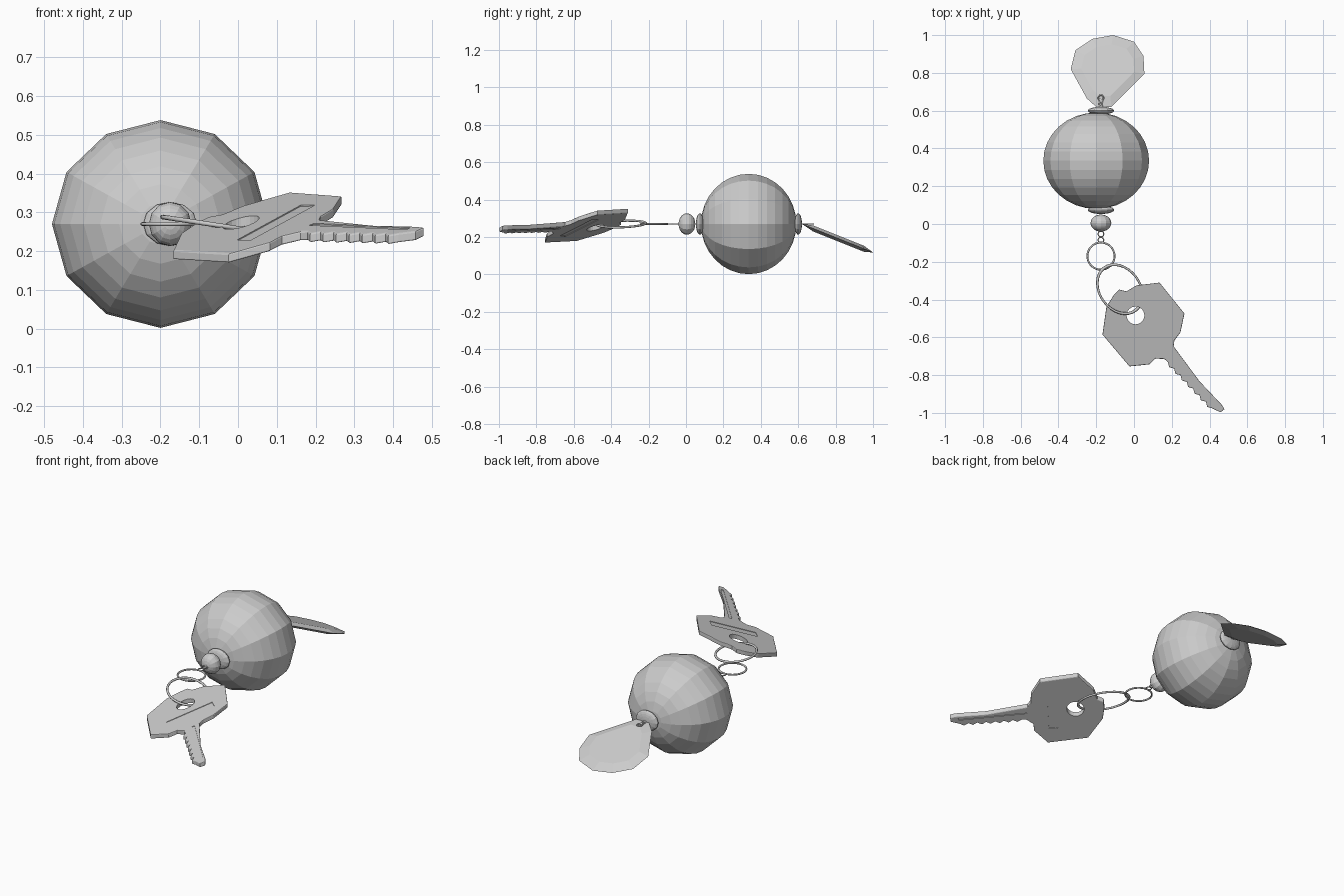
import bpy, bmesh, math
from mathutils import Matrix, Vector

cube = bpy.data.objects.get("Cube")
if cube:
    bpy.data.objects.remove(cube, do_unlink=True)

grey = bpy.data.materials.new("plain grey")
grey.use_nodes = True
grey.diffuse_color = (0.6, 0.6, 0.6, 1)
grey.node_tree.nodes["Principled BSDF"].inputs["Base Color"].default_value = (0.6, 0.6, 0.6, 1)

CORD_X, MID_Z = -0.175, 0.27


def finish(bm, name):
    bmesh.ops.recalc_face_normals(bm, faces=bm.faces)
    mesh = bpy.data.meshes.new(name)
    bm.to_mesh(mesh)
    bm.free()
    mesh.materials.append(grey)
    obj = bpy.data.objects.new(name, mesh)
    bpy.context.collection.objects.link(obj)
    return obj


def bead(name, centre, radii, segments=12, rings=12):
    # sphere with its poles along the cord (y)
    bm = bmesh.new()
    bmesh.ops.create_uvsphere(bm, u_segments=segments, v_segments=rings, radius=1)
    m = Matrix.Translation(centre) @ Matrix.Diagonal((*radii, 1)) @ Matrix.Rotation(math.pi / 2, 4, 'X')
    bm.transform(m)
    return finish(bm, name)


def ring(name, centre, radius, wire, stretch=1, turn=0, tilt=0, segments=32):
    bpy.ops.mesh.primitive_torus_add(major_radius=radius, minor_radius=wire,
                                     major_segments=segments, minor_segments=8)
    obj = bpy.context.object
    obj.name = name
    obj.data.materials.append(grey)
    obj.data.transform(Matrix.Translation(centre) @ Matrix.Rotation(tilt, 4, 'Y')
                       @ Matrix.Rotation(turn, 4, 'Z') @ Matrix.Diagonal((stretch, 1, 1, 1)))
    bpy.ops.object.shade_smooth_by_angle(angle=math.radians(60))
    return obj


# Ball and beads on the cord
bead("ball", (-0.2, 0.335, MID_Z), (0.28, 0.255, 0.268), rings=16)
bead("back_washer", (CORD_X, 0.6, MID_Z), (0.07, 0.02, 0.057))
bead("front_washer", (CORD_X, 0.075, MID_Z), (0.07, 0.022, 0.057))
bead("small_bead", (CORD_X, 0.005, MID_Z), (0.055, 0.045, 0.057))

# Eyelets and rings
for i, y in enumerate((-0.053, -0.085)):
    ring(f"front_eyelet_{i + 1}", (CORD_X, y, MID_Z), 0.015, 0.003, segments=16)
ring("back_eyelet", (CORD_X, 0.668, MID_Z), 0.014, 0.004, segments=16)
ring("back_loop", (CORD_X, 0.635, MID_Z), 0.008, 0.004, stretch=2.5, turn=math.pi / 2, segments=16)
ring("small_ring", (CORD_X, -0.17, MID_Z), 0.072, 0.005)
ring("key_ring", (-0.075, -0.345, MID_Z), 0.108, 0.006, stretch=1.3,
     turn=math.atan2(-0.8, 0.6), tilt=0.15)

# Tag: thin lens-shaped polygon sloping down behind the ball
tag_outline = [(-0.11, 1.0), (0, 0.965), (0.05, 0.89), (0.055, 0.795), (-0.12, 0.62),
               (-0.2, 0.62), (-0.25, 0.665), (-0.335, 0.82), (-0.31, 0.92), (-0.22, 0.98)]
bm = bmesh.new()
centre = Vector((-0.14, 0.83, 0))
rim = [Vector((x, y, 0)) for x, y in tag_outline]
edge = [bm.verts.new(p) for p in rim]
for side in (1, -1):
    cap = [bm.verts.new(centre.lerp(p, 0.72) + Vector((0, 0, 0.016 * side))) for p in rim]
    bm.faces.new(cap)
    for i in range(len(rim)):
        j = (i + 1) % len(rim)
        bm.faces.new((edge[i], edge[j], cap[j], cap[i]))
slope = Matrix.Identity(4)
slope[2][1], slope[2][3] = -0.4, 0.518
bm.transform(slope)
finish(bm, "tag")

# Key: flat outline with thickness, leaned into its hanging plane
LEAN = Matrix.Identity(4)
LEAN[2][0], LEAN[2][1], LEAN[2][3] = 0.255, 0.267, 0.389


def slab(name, outline, low, high, bevel=0):
    bm = bmesh.new()
    base = bm.faces.new([bm.verts.new((x, y, low)) for x, y in outline])
    grown = bmesh.ops.extrude_face_region(bm, geom=[base])["geom"]
    for v in grown:
        if isinstance(v, bmesh.types.BMVert):
            v.co.z = high
    if bevel:
        rims = [e for e in bm.edges if abs(e.verts[0].co.z - e.verts[1].co.z) < 1e-5]
        bmesh.ops.bevel(bm, geom=rims, offset=bevel, segments=2, profile=0.5, affect='EDGES')
    bm.transform(LEAN)
    return finish(bm, name)


def strip(start, end, width):
    a, b = Vector(start), Vector(end)
    side = (b - a).normalized().orthogonal() * width / 2
    return [a + side, b + side, b - side, a - side]


head_right = [(-0.077, -0.347), (-0.04, -0.357), (0.013, -0.325), (0.135, -0.31),
              (0.267, -0.474), (0.246, -0.574), (0.214, -0.616), (0.21, -0.648)]
blade_tip = [(0.347, -0.833), (0.463, -0.955), (0.479, -0.98), (0.458, -0.997)]
teeth = []
tip, root = Vector((0.41, -0.98)), Vector((0.175, -0.735))
for i in range(15):
    p = tip.lerp(root, i / 14)
    teeth.append(tuple(p + Vector((-0.72, -0.69)) * (0.008 if i % 2 else -0.006)))
head_left = [(0.161, -0.715), (0.114, -0.712), (0.082, -0.743), (-0.024, -0.754),
             (-0.167, -0.585), (-0.146, -0.437), (-0.108, -0.378)]
key = slab("key", head_right + blade_tip + teeth + head_left, -0.012, 0.012, bevel=0.004)

# Cutters: ring hole, shallow head panel and blade groove on both sides
hole = [(0.008 + 0.047 * math.cos(t * math.tau / 24), -0.484 + 0.047 * math.sin(t * math.tau / 24))
        for t in range(24)]
cutters = [slab("hole_cutter", hole, -0.1, 0.1)]
for label, low, high in (("top", 0.009, 0.05), ("bottom", -0.05, -0.009)):
    cutters.append(slab(f"panel_cutter_{label}", strip((0.015, -0.66), (0.18, -0.48), 0.05), low, high))
    cutters.append(slab(f"groove_cutter_{label}", strip((0.19, -0.675), (0.44, -0.955), 0.014), low, high))
for c in cutters:
    c.hide_render = True
    c.hide_viewport = True
    cut = key.modifiers.new(c.name, 'BOOLEAN')
    cut.operation = 'DIFFERENCE'
    cut.solver = 'EXACT'
    cut.object = c
